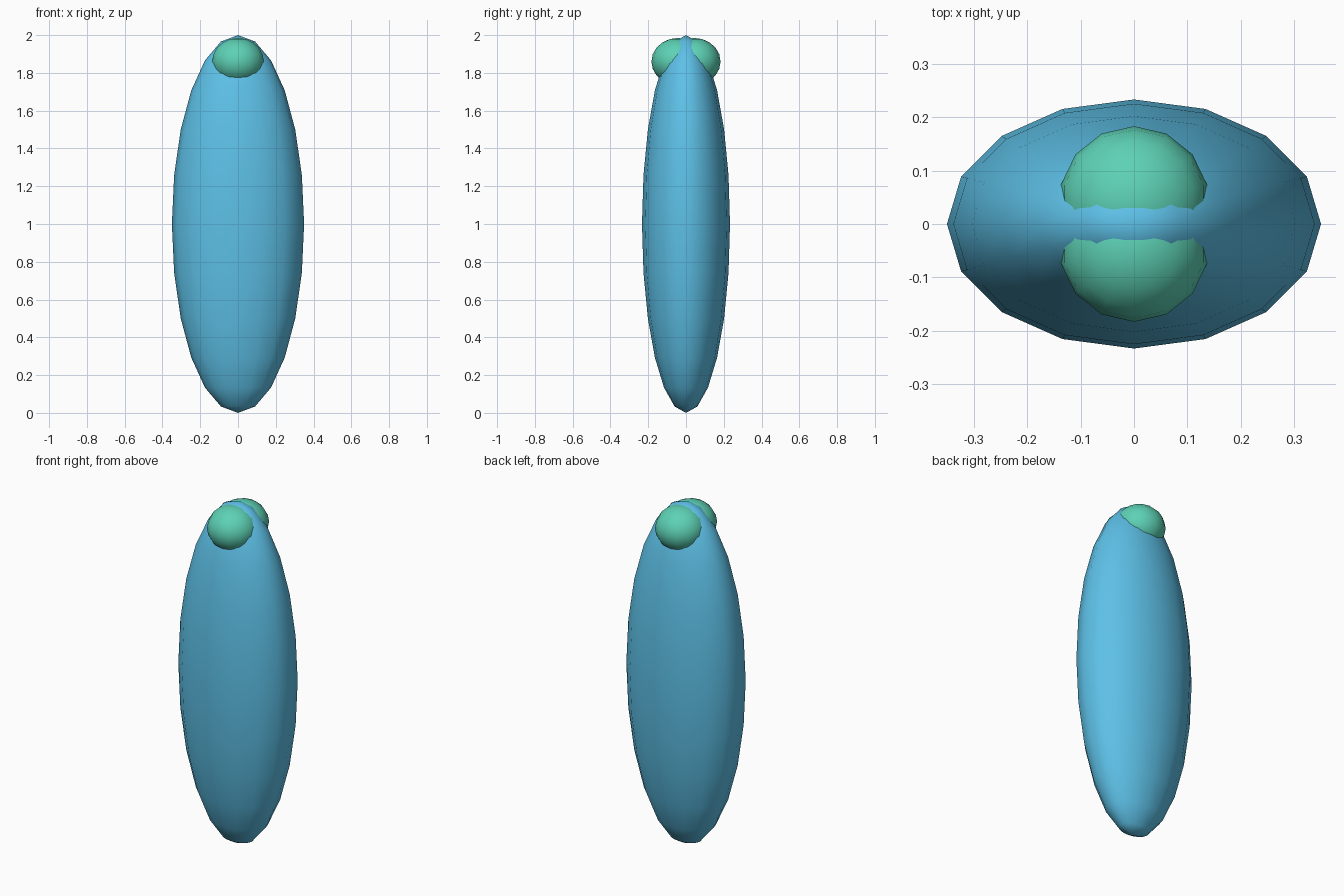
import bpy

if "Cube" in bpy.data.objects:
    bpy.data.objects.remove(bpy.data.objects["Cube"])


def material(name, colour):
    mat = bpy.data.materials.new(name)
    mat.diffuse_color = colour
    mat.use_nodes = True
    mat.node_tree.nodes["Principled BSDF"].inputs["Base Color"].default_value = mat.diffuse_color
    return mat


def ellipsoid(name, segments, rings, centre, radii, mat):
    bpy.ops.mesh.primitive_uv_sphere_add(segments=segments, ring_count=rings, radius=1)
    obj = bpy.context.object
    obj.name = name
    for v in obj.data.vertices:
        v.co = [c + r * a for c, r, a in zip(centre, radii, v.co)]
    obj.data.update()
    bpy.ops.object.shade_smooth()
    obj.data.materials.append(mat)
    return obj


blue = material("blue", (0.11, 0.53, 0.80, 1))
green = material("green", (0.11, 0.64, 0.46, 1))

# Tall flattened body
ellipsoid("body", 16, 12, (0, 0, 1), (0.35, 0.233, 1.0), blue)

# Bulges near the top, front and back
for side, name in ((-1, "front_bulge"), (1, "back_bulge")):
    ellipsoid(name, 14, 10, (0, side * 0.043, 1.86), (0.14, 0.14, 0.125), green)
